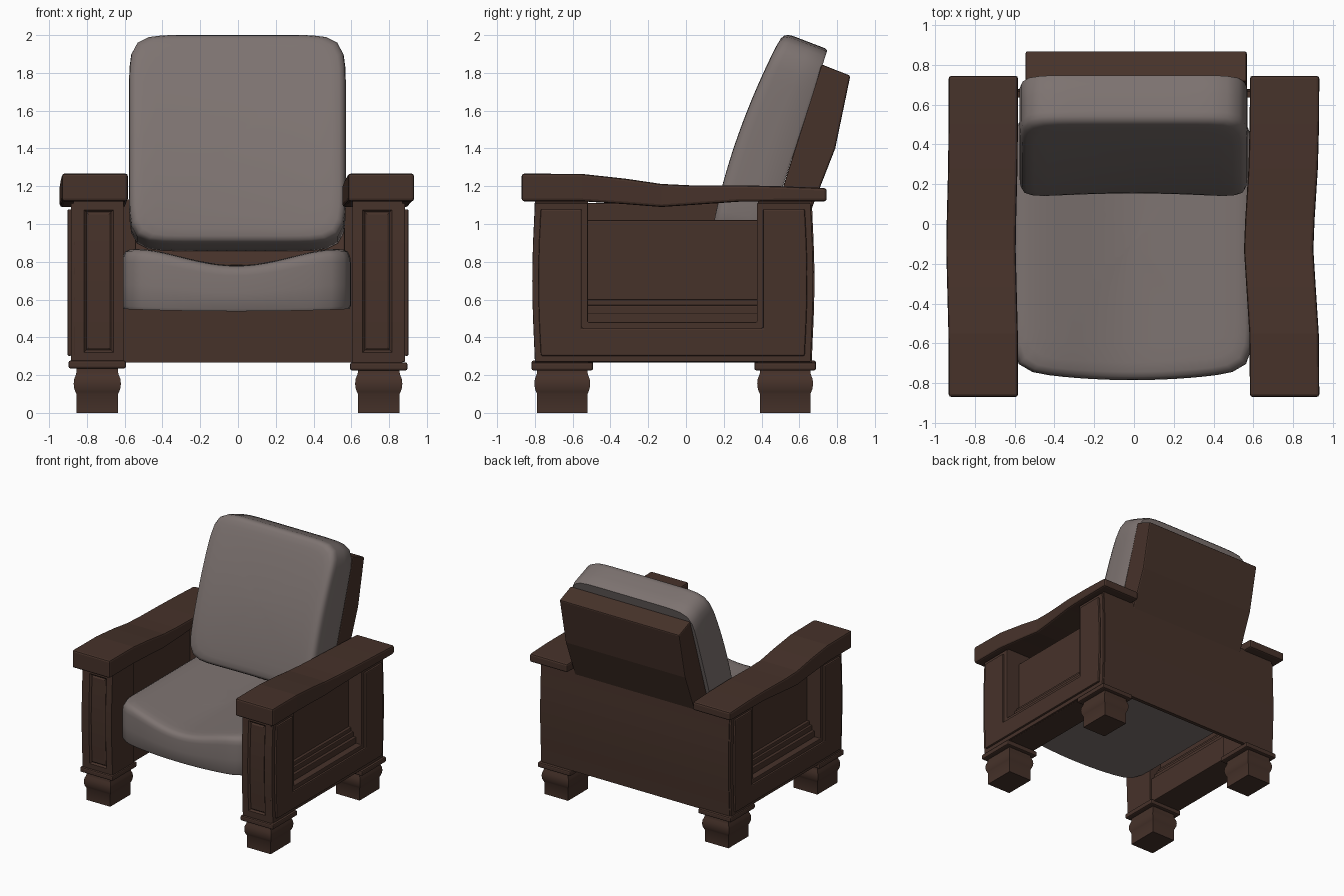
import bpy, bmesh, math

if "Cube" in bpy.data.objects:
    bpy.data.objects.remove(bpy.data.objects["Cube"])

def material(name, rgb):
    m = bpy.data.materials.new(name)
    m.diffuse_color = (*rgb, 1)
    m.use_nodes = True
    m.node_tree.nodes["Principled BSDF"].inputs["Base Color"].default_value = m.diffuse_color
    return m

WOOD = material("dark brown wood", (0.062, 0.032, 0.023))
FABRIC = material("warm grey fabric", (0.205, 0.171, 0.163))

def finish(name, bm, mat, bevel=0.0, smooth=False):
    bmesh.ops.recalc_face_normals(bm, faces=bm.faces)
    me = bpy.data.meshes.new(name)
    bm.to_mesh(me)
    bm.free()
    ob = bpy.data.objects.new(name, me)
    bpy.context.collection.objects.link(ob)
    me.materials.append(mat)
    if bevel:
        mod = ob.modifiers.new("bevel", 'BEVEL')
        mod.width, mod.segments = bevel, 2
        mod.limit_method, mod.angle_limit = 'ANGLE', math.radians(40)
    if smooth:
        bpy.ops.object.select_all(action='DESELECT')
        bpy.context.view_layer.objects.active = ob
        ob.select_set(True)
        bpy.ops.object.shade_smooth_by_angle(angle=math.radians(50))
    return ob

def loft(sections):
    """Skin a list of equal-length closed rings and cap both ends."""
    bm = bmesh.new()
    rings = [[bm.verts.new(p) for p in s] for s in sections]
    n = len(rings[0])
    for a, b in zip(rings, rings[1:]):
        for i in range(n):
            bm.faces.new((a[i], a[(i + 1) % n], b[(i + 1) % n], b[i]))
    bm.faces.new(rings[0])
    bm.faces.new(rings[-1])
    return bm

def rect(x0, x1, y0, y1, z):
    return [(x0, y0, z), (x1, y0, z), (x1, y1, z), (x0, y1, z)]

def box(name, x0, x1, y0, y1, z0, z1, bevel=0.006):
    finish(name, loft([rect(x0, x1, y0, y1, z0), rect(x0, x1, y0, y1, z1)]), WOOD, bevel)

def bulge(z):
    return 0.014 * math.sin(math.pi * min(1, max(0, (z - 0.3) / 0.8)))

def bowed(x0, x1, y0, y1, z0, z1, front, back):
    """Upright block whose front and/or back swells gently."""
    zs = [z0 + (z1 - z0) * i / 8 for i in range(9)]
    return loft([rect(x0, x1, y0 - front * bulge(z), y1 + back * bulge(z), z) for z in zs])

def extrude_x(name, pts, x0, x1, bevel):
    finish(name, loft([[(x, y, z) for y, z in pts] for x in (x0, x1)]), WOOD, bevel)

def u_outline(e):
    """U-shaped side frame outline, shrunk by e on every side."""
    zs = [0.27 + e, 0.45, 0.6, 0.75, 0.9, 1.11 - e]
    front = [(-0.80 - bulge(z) + e, z) for z in reversed(zs)]
    back = [(0.66 + bulge(z) - e, z) for z in zs]
    inner = [(0.375 + e, 1.11 - e), (0.375 + e, 0.48 - e), (-0.52 - e, 0.48 - e), (-0.52 - e, 1.11 - e)]
    return front + back + inner

LEG = [(0, 0), (0.10, 0), (0.112, 0.006), (0.13, 0.012), (0.155, 0.015), (0.18, 0.012), (0.2, 0.004),
       (0.215, 0), (0.24, 0)]
ARM = [(-0.87, 1.267, 1.12, 0), (-0.55, 1.265, 1.12, 0.1), (-0.32, 1.24, 1.105, 0.6), (-0.13, 1.212, 1.09, 1),
       (0.02, 1.205, 1.10, 0.8), (0.28, 1.205, 1.118, 0.25), (0.5, 1.20, 1.12, 0.05), (0.745, 1.19, 1.12, 0)]

# Both arm sides
for s, side in ((-1, "left"), (1, "right")):
    def span(a, b):
        return (a, b) if s > 0 else (-b, -a)
    lift = 0.01 if s < 0 else 0
    cx = 0.745 * s
    # Feet and their cap plates
    for cy, end in ((-0.655, "front"), (0.525, "back")):
        finish(f"{side}_{end}_leg", loft([rect(cx - 0.11 - o, cx + 0.11 + o, cy - 0.133 - o, cy + 0.133 + o, z)
                                          for z, o in LEG]), WOOD, smooth=True)
        box(f"{side}_{end}_leg_cap", cx - 0.152, cx + 0.152, cy - 0.163, cy + 0.163,
            0.225 + lift, 0.267 + lift, 0.01)
    # Front post with recessed panel, plain back post
    bm = bowed(*span(0.605, 0.87), -0.80, -0.52, 0.265, 1.13, 1, 0)
    bmesh.ops.recalc_face_normals(bm, faces=bm.faces)
    bm.normal_update()
    panel = [f for f in bm.faces if f.normal.y < -0.95]
    for width, depth in ((0.055, 0), (0.012, -0.014), (0.012, 0.008)):
        bmesh.ops.inset_region(bm, faces=panel, thickness=width, depth=depth,
                               use_even_offset=True, use_boundary=True)
        bm.normal_update()
    finish(f"{side}_front_post", bm, WOOD)
    finish(f"{side}_back_post", bowed(*span(0.605, 0.87), 0.38, 0.66, 0.265, 1.13, 0, 1), WOOD)
    # Side frame with raised moulding
    extrude_x(f"{side}_side_frame", u_outline(0), *span(0.862, 0.885), 0.005)
    extrude_x(f"{side}_side_moulding", u_outline(0.032), *span(0.88, 0.903), 0.008)
    # Lower rail, stepped ledge and inner panel
    box(f"{side}_lower_rail", *span(0.62, 0.87), -0.53, 0.39, 0.267, 0.48)
    for i, (o, top) in enumerate(((0.09, 0.53), (0.065, 0.57), (0.045, 0.60))):
        box(f"{side}_ledge_{i + 1}", *span(0.74 - o, 0.74 + o), -0.53, 0.39, 0.46, top)
    box(f"{side}_inner_panel", *span(0.71, 0.76), -0.53, 0.39, 0.46, 1.02 if s > 0 else 1.11)
    # Arm rest: swept board, slightly bent in plan
    rings = []
    for y, top, bottom, k in ARM:
        shift = -0.03 * k if s > 0 else -0.012 * k
        a, b = span(0.583, 0.932)
        rings.append([(a + shift, y, bottom), (b + shift, y, bottom), (b + shift, y, top), (a + shift, y, top)])
    finish(f"{side}_arm_rest", loft(rings), WOOD, 0.014)

# Back panel and reclined back board
finish("back_panel", bowed(-0.87, 0.87, 0.635, 0.666, 0.268, 1.13, 0, 1), WOOD)
extrude_x("back_board", [(0.718, 1.845), (0.87, 1.785), (0.79, 1.40), (0.665, 1.08), (0.60, 0.78),
                         (0.38, 0.78), (0.515, 1.20)], -0.545, 0.567, 0.01)

def cushion(name, layers, power, place):
    """Rounded-rectangle rings (scale, depth) mapped into space by place(u, v, t)."""
    rings = []
    for k, t in layers:
        ring = []
        for i in range(72):
            a = 2 * math.pi * i / 72
            c, d = math.cos(a), math.sin(a)
            r = k * (abs(c) ** power + abs(d) ** power) ** (-1 / power)
            ring.append(place(r * c, r * d, t))
        rings.append(ring)
    finish(name, loft(rings), FABRIC, smooth=True)

LAYERS = [(0.03, 0), (0.2, 0), (0.4, 0), (0.6, 0), (0.75, 0), (0.87, 0), (0.94, 0.012), (0.975, 0.045),
          (0.994, 0.12), (1, 0.22), (1, 0.6), (1, 0.95), (0.988, 1), (0.5, 1), (0.03, 1)]

# Seat cushion: bowed front, saddle dip on top
def place_seat(u, v, t):
    y = -0.095 + 0.64 * v - (0.05 * (1 - u * u) if v < 0 else 0) * min(1, abs(v))
    dip = 0.088 * math.cos(math.pi / 2 * min(1, abs(u) / 0.85)) ** 1.6
    top = 0.868 - dip
    bottom = 0.55 - 0.012 * (1 - u * u)
    return (-0.008 + 0.605 * u, y, top + (bottom - top) * t)

cushion("seat_cushion", LAYERS, 12, place_seat)

# Back cushion: leaning, curved front face
def place_back(u, v, t):
    k = (v + 1) / 2
    fy = 0.12 + 0.2 * k + 0.195 * k * k + 0.025 * (1 - u * u) * (1 - k)
    fz = 0.905 + 1.11 * k
    by, bz = 0.40 + 0.35 * k, 0.855 + 1.07 * k
    return (-0.003 + 0.574 * u, fy + (by - fy) * t, fz + (bz - fz) * t)

cushion("back_cushion", LAYERS, 9, place_back)
